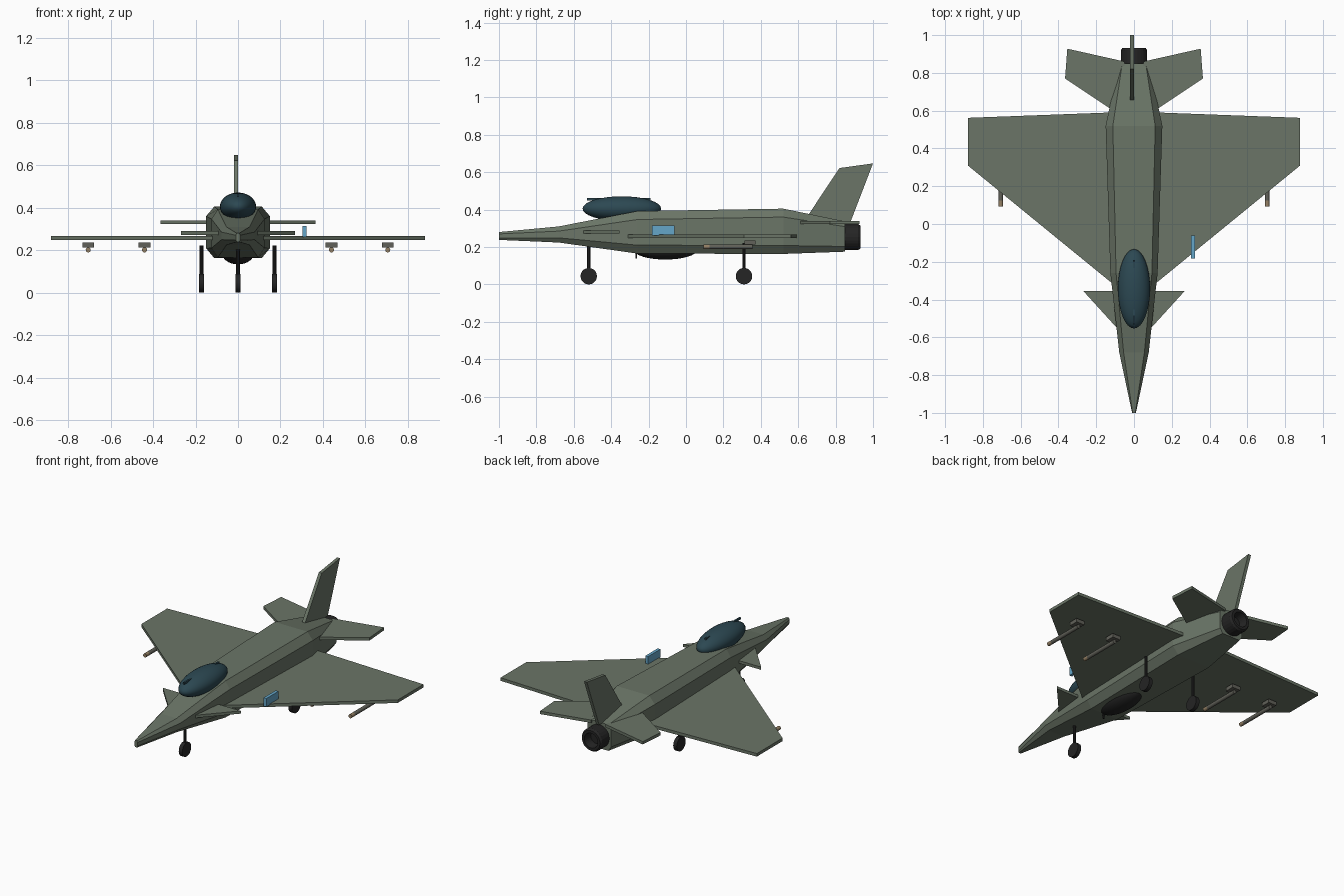
import bpy, bmesh, math
from mathutils import Matrix

if "Cube" in bpy.data.objects:
    bpy.data.objects.remove(bpy.data.objects["Cube"])


def material(name, rgb):
    m = bpy.data.materials.new(name)
    m.diffuse_color = (*rgb, 1)
    m.use_nodes = True
    m.node_tree.nodes["Principled BSDF"].inputs["Base Color"].default_value = m.diffuse_color
    return m


GREEN = material("olive_grey", (0.145, 0.178, 0.135))
DARK = material("dark_metal", (0.018, 0.018, 0.018))
GLASS = material("dark_glass", (0.025, 0.065, 0.085))
STEEL = material("store_grey", (0.12, 0.12, 0.10))
TAN = material("warhead_tan", (0.30, 0.22, 0.13))
BLUE = material("marker_blue", (0.13, 0.38, 0.58))


def finish(bm, name, mat, smooth=None):
    bmesh.ops.recalc_face_normals(bm, faces=bm.faces)
    me = bpy.data.meshes.new(name)
    bm.to_mesh(me)
    bm.free()
    me.materials.append(mat)
    ob = bpy.data.objects.new(name, me)
    bpy.context.collection.objects.link(ob)
    if smooth:
        bpy.ops.object.select_all(action='DESELECT')
        ob.select_set(True)
        bpy.context.view_layer.objects.active = ob
        bpy.ops.object.shade_smooth_by_angle(angle=math.radians(smooth))
    return ob


def loft(name, rings, mat):
    bm = bmesh.new()
    loops = [[bm.verts.new(p) for p in r] for r in rings]
    n = len(loops[0])
    for a, b in zip(loops, loops[1:]):
        for i in range(n):
            bm.faces.new((a[i], a[(i + 1) % n], b[(i + 1) % n], b[i]))
    bm.faces.new(loops[0])
    bm.faces.new(loops[-1])
    return finish(bm, name, mat)


def box(name, x, y, z, mat):
    loft(name, [[(px, py, pz) for px, py in
                 ((x[0], y[0]), (x[1], y[0]), (x[1], y[1]), (x[0], y[1]))] for pz in z], mat)


def plate(name, outline, z0, z1, side):
    loft(name, [[(side * x, y, z) for x, y in outline] for z in (z0, z1)], GREEN)


def ellipsoid(name, centre, radii, mat):
    bm = bmesh.new()
    bmesh.ops.create_uvsphere(bm, u_segments=32, v_segments=16, radius=1)
    bmesh.ops.transform(bm, verts=bm.verts,
                        matrix=Matrix.Translation(centre) @ Matrix.Diagonal((*radii, 1)))
    finish(bm, name, mat, 60)


def cylinder(name, centre, radius, depth, axis, mat, segs=16, r2=None):
    bm = bmesh.new()
    bmesh.ops.create_cone(bm, cap_ends=True, segments=segs, radius1=radius,
                          radius2=radius if r2 is None else r2, depth=depth)
    rot = {'x': Matrix.Rotation(math.pi / 2, 4, 'Y'),
           'y': Matrix.Rotation(math.pi / 2, 4, 'X'), 'z': Matrix.Identity(4)}[axis]
    bmesh.ops.transform(bm, verts=bm.verts, matrix=Matrix.Translation(centre) @ rot)
    finish(bm, name, mat, 35)


# Fuselage: chamfered sections (y, half width, top half width, bottom, top, chamfer height)
def section(y, w, t, lo, hi, c):
    right = [(t, lo), (w, lo + c), (w, hi - c), (t, hi)]
    return [(x, y, z) for x, z in right] + [(-x, y, z) for x, z in reversed(right)]


loft("fuselage", [section(*s) for s in (
    (-1.0, 0.010, 0.007, 0.238, 0.280, 0.010),
    (-0.68, 0.078, 0.055, 0.224, 0.310, 0.025),
    (-0.26, 0.125, 0.095, 0.165, 0.392, 0.045),
    (0.52, 0.150, 0.112, 0.163, 0.405, 0.045),
    (0.85, 0.080, 0.062, 0.175, 0.337, 0.028))], GREEN)

# Wings, tailplanes and canards on both sides
WING = [(0.08, -0.343), (0.88, 0.31), (0.88, 0.562), (0.08, 0.592)]
TAIL = [(0.05, 0.56), (0.365, 0.77), (0.353, 0.928), (0.05, 0.86)]
CANARD = [(0.05, -0.595), (0.268, -0.355), (0.05, -0.355)]
for label, s in (("right", 1), ("left", -1)):
    plate(label + "_wing", WING, 0.248, 0.267, s)
    plate(label + "_tailplane", TAIL, 0.322, 0.340, s)
    plate(label + "_canard", CANARD, 0.272, 0.289, s)

# Vertical fin
FIN = [(0.63, 0.335), (0.82, 0.622), (1.0, 0.647), (0.88, 0.335)]
loft("vertical_fin", [[(x, y, z) for y, z in FIN] for x in (-0.02, 0.0)], GREEN)

# Canopy with top rail, belly fairing with antenna
ellipsoid("canopy", (0, -0.343, 0.405), (0.085, 0.21, 0.066), GLASS)
box("canopy_rail", (-0.005, 0.005), (-0.53, -0.19), (0.449, 0.461), GLASS)
ellipsoid("belly_fairing", (0, -0.11, 0.185), (0.075, 0.17, 0.052), DARK)
box("belly_antenna", (-0.005, 0.005), (-0.27, -0.262), (0.138, 0.18), DARK)

# Hollow exhaust nozzle, lathed around the y axis
PROFILE = [(0.066, 0.84), (0.07, 0.852), (0.07, 0.92), (0.062, 0.932),
           (0.046, 0.932), (0.038, 0.88)]
loft("exhaust_nozzle", [[(r * math.cos(a), y, 0.253 + r * math.sin(a))
                         for a in (math.tau * i / 24 for i in range(24))]
                        for r, y in PROFILE], DARK)

# Landing gear
for label, x, y, top in (("nose", 0, -0.52, 0.21), ("right_main", 0.172, 0.31, 0.222),
                         ("left_main", -0.172, 0.31, 0.222)):
    cylinder(label + "_wheel", (x, y, 0.044), 0.044, 0.024, 'x', DARK, 20)
    cylinder(label + "_strut", (x, y, (top + 0.045) / 2), 0.009, top - 0.045, 'z', DARK, 10)

# Pylons and stores under the wings
for i, x in enumerate((-0.705, -0.44, 0.44, 0.705)):
    box(f"pylon_{i}", (x - 0.028, x + 0.028), (0.312, 0.372), (0.213, 0.236), STEEL)
    cylinder(f"store_body_{i}", (x, 0.24, 0.201), 0.012, 0.23, 'y', STEEL, 12)
    cylinder(f"store_tip_{i}", (x, 0.109, 0.201), 0.012, 0.032, 'y', TAN, 12)

# Blue marker panel on the right wing
box("marker_panel", (0.303, 0.322), (-0.182, -0.062), (0.262, 0.314), BLUE)
